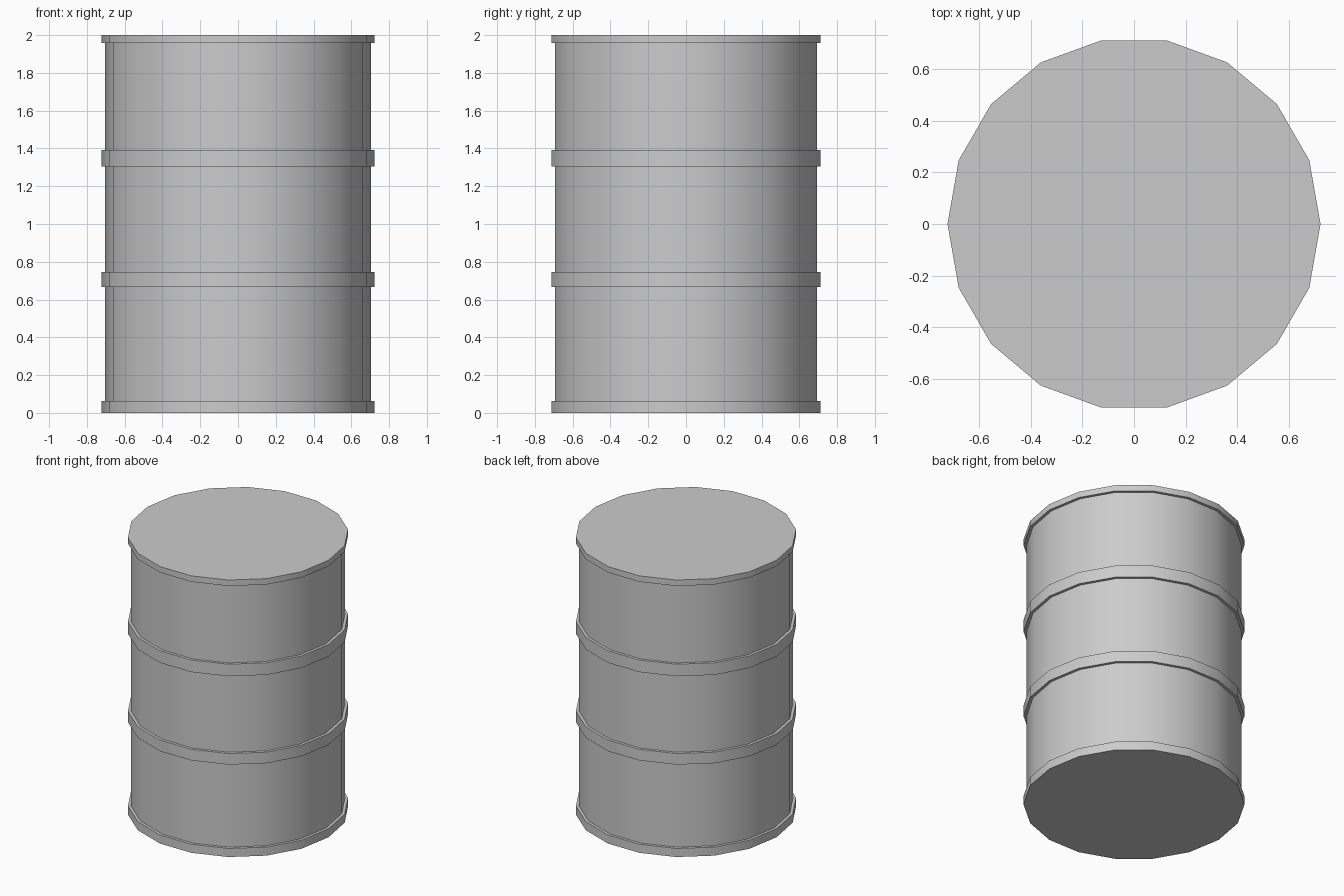
import bpy, bmesh
from math import cos, sin, tau, radians

if "Cube" in bpy.data.objects:
    bpy.data.objects.remove(bpy.data.objects["Cube"])

SIDES = 18
BODY_R, BAND_R = 0.703, 0.723
# bottom rim, two hoops, top rim (z ranges)
BANDS = [(0.0, 0.062), (0.667, 0.747), (1.305, 1.392), (1.957, 2.0)]

# stepped side profile, bottom to top
profile = []
for low, high in BANDS:
    if low > 0:
        profile.append((BODY_R, low))
    profile += [(BAND_R, low), (BAND_R, high)]
    if high < 2:
        profile.append((BODY_R, high))

# spin the profile into an 18-sided drum with flat lids
bm = bmesh.new()
rings = [[bm.verts.new((r * cos(tau * i / SIDES), r * sin(tau * i / SIDES), z))
          for i in range(SIDES)] for r, z in profile]
for a, b in zip(rings, rings[1:]):
    for i in range(SIDES):
        j = (i + 1) % SIDES
        bm.faces.new((a[i], a[j], b[j], b[i]))
bm.faces.new(rings[0][::-1])
bm.faces.new(rings[-1])

mesh = bpy.data.meshes.new("drum")
bm.to_mesh(mesh)
bm.free()
drum = bpy.data.objects.new("drum", mesh)
bpy.context.collection.objects.link(drum)

# smooth round the sides, sharp at the band steps
bpy.context.view_layer.objects.active = drum
drum.select_set(True)
bpy.ops.object.shade_smooth_by_angle(angle=radians(30))
